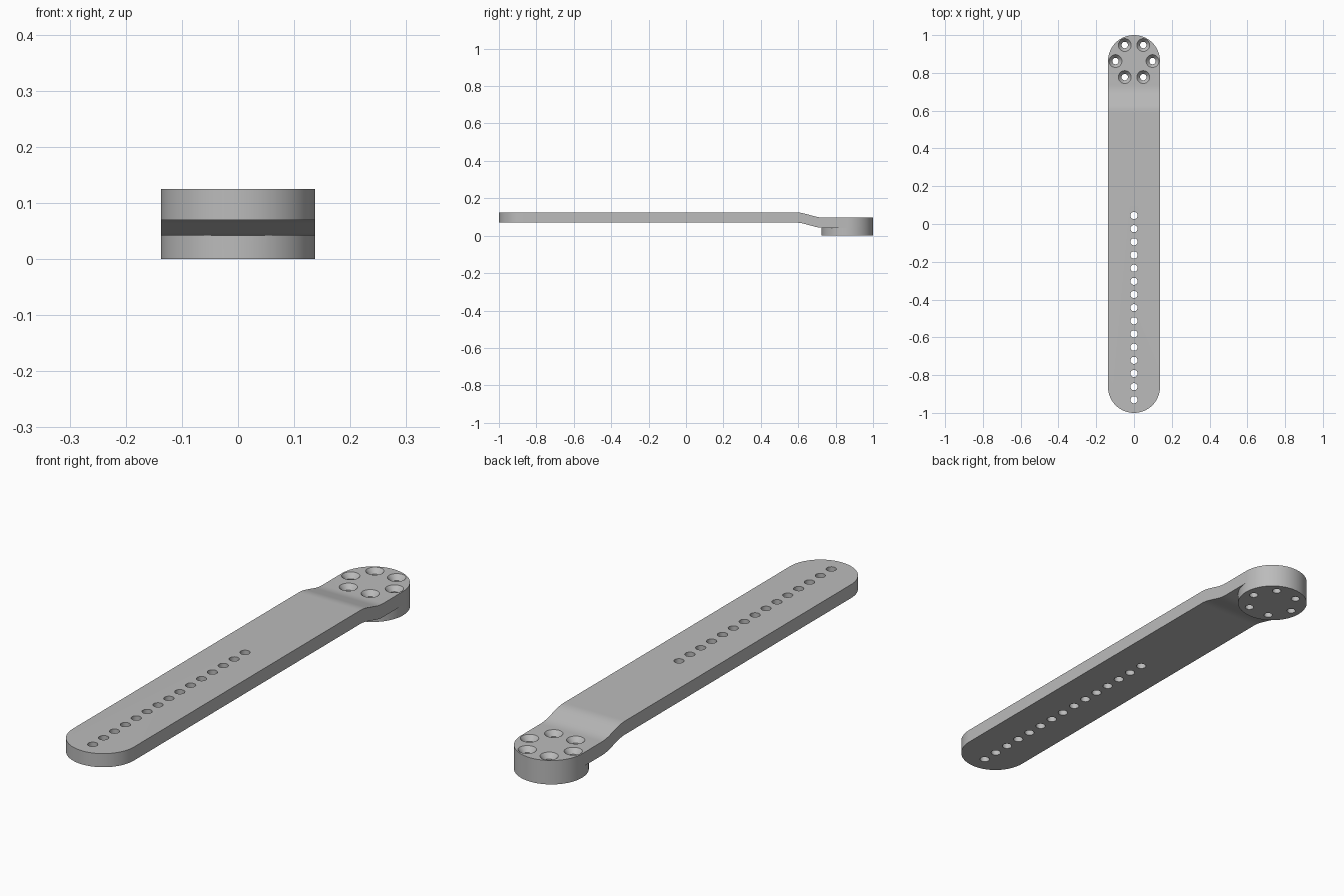
import bpy, bmesh, math

if "Cube" in bpy.data.objects:
    bpy.data.objects.remove(bpy.data.objects["Cube"], do_unlink=True)

R = 0.1375            # half width of the arm and radius of both ends
END_Y = 1 - R         # centre of each rounded end
TOP, LOW = 0.125, 0.07
DROP = 0.028          # height of the step
SEG = 96

metal = bpy.data.materials.new("plain grey")
metal.use_nodes = True
GREY = (0.5, 0.5, 0.5, 1)
metal.diffuse_color = GREY
metal.node_tree.nodes["Principled BSDF"].inputs["Base Color"].default_value = GREY


def prism(name, outline, offset):
    """Closed solid from a loop of points swept along an offset."""
    bm = bmesh.new()
    face = bm.faces.new([bm.verts.new(p) for p in outline])
    ext = bmesh.ops.extrude_face_region(bm, geom=[face])
    verts = [v for v in ext["geom"] if isinstance(v, bmesh.types.BMVert)]
    bmesh.ops.translate(bm, verts=verts, vec=offset)
    return finish(name, bm)


def lathe(name, profile, x, y, seg):
    """Closed solid turned from (radius, z) rings, bottom to top."""
    bm = bmesh.new()
    rings = [[bm.verts.new((x + r * math.cos(math.tau * i / seg),
                            y + r * math.sin(math.tau * i / seg), z))
              for i in range(seg)] for r, z in profile]
    for a, b in zip(rings, rings[1:]):
        for i in range(seg):
            j = (i + 1) % seg
            bm.faces.new((a[i], a[j], b[j], b[i]))
    bm.faces.new(rings[0])
    bm.faces.new(rings[-1])
    return finish(name, bm)


def finish(name, bm):
    bmesh.ops.recalc_face_normals(bm, faces=bm.faces)
    mesh = bpy.data.meshes.new(name)
    bm.to_mesh(mesh)
    bm.free()
    mesh.materials.append(metal)
    obj = bpy.data.objects.new(name, mesh)
    bpy.context.collection.objects.link(obj)
    return obj


def combine(target, tool, operation):
    """Apply a boolean and remove the tool."""
    bpy.context.view_layer.objects.active = target
    mod = target.modifiers.new(operation.lower(), "BOOLEAN")
    mod.operation, mod.solver, mod.object = operation, "EXACT", tool
    bpy.ops.object.modifier_apply(modifier=mod.name)
    bpy.data.objects.remove(tool, do_unlink=True)


def step(y, start=0.585, end=0.735, ease=0.045):
    """Drop of the arm at y: a straight ramp with rounded ends."""
    length = end - start
    t = min(max(y - start, 0), length)
    slope = DROP / (length - ease)
    if t < ease:
        return slope * t * t / (2 * ease)
    if t > length - ease:
        return DROP - slope * (length - t) ** 2 / (2 * ease)
    return slope * (t - ease / 2)


# Arm: stepped side profile trimmed to a round-ended outline
ys = [-1.1] + [0.585 + 0.15 * i / 20 for i in range(21)] + [1.1]
side = [(-0.2, y, TOP - step(y)) for y in ys]
side += [(-0.2, y, LOW - step(y)) for y in reversed(ys)]
arm = prism("arm", side, (0.4, 0, 0))
outline = []
for centre, first in ((END_Y, 0), (-END_Y, math.pi)):
    for i in range(SEG // 2 + 1):
        a = first + math.tau * i / SEG
        outline.append((R * math.cos(a), centre + R * math.sin(a), -0.1))
combine(arm, prism("outline", outline, (0, 0, 0.4)), "INTERSECT")

# Round boss under the lowered end
boss = lathe("boss", [(R, 0), (R, TOP - DROP)], 0, END_Y, SEG)
combine(arm, boss, "UNION")

# Row of adjustment holes
for i in range(15):
    y = 0.045 - i * 0.0697
    combine(arm, lathe("hole", [(0.019, -0.1), (0.019, 0.3)], 0, y, 24), "DIFFERENCE")

# Ring of countersunk screw holes through the boss
face_z = TOP - DROP
sink = [(0.017, -0.1), (0.017, face_z - 0.02), (0.034, face_z), (0.034, 0.3)]
for i in range(6):
    a = math.tau * i / 6
    x, y = 0.098 * math.cos(a), END_Y + 0.098 * math.sin(a)
    combine(arm, lathe("screw_hole", sink, x, y, 32), "DIFFERENCE")

arm.select_set(True)
bpy.context.view_layer.objects.active = arm
bpy.ops.object.shade_smooth_by_angle(angle=math.radians(30))
